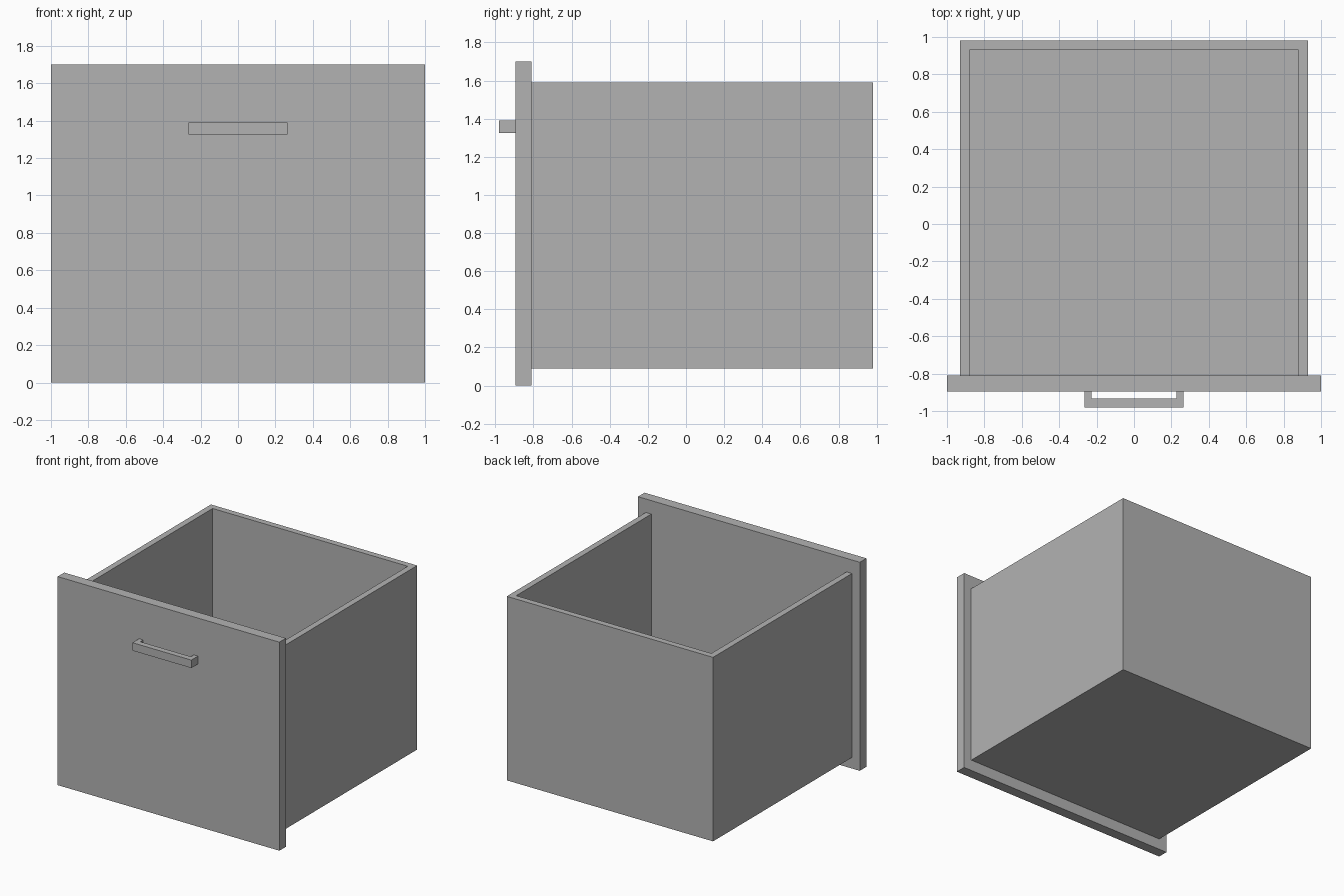
import bpy
import bmesh

cube = bpy.data.objects.get("Cube")
if cube:
    bpy.data.objects.remove(cube, do_unlink=True)

# One plain grey for the whole drawer
grey = bpy.data.materials.new("plain_grey")
grey.use_nodes = True
colour = (0.45, 0.45, 0.45, 1)
grey.diffuse_color = colour
grey.node_tree.nodes["Principled BSDF"].inputs["Base Color"].default_value = colour


def prism(name, outline, bottom, top):
    """Extrude a flat xy outline from bottom to top."""
    bm = bmesh.new()
    base = bm.faces.new([bm.verts.new((x, y, bottom)) for x, y in outline])
    new = bmesh.ops.extrude_face_region(bm, geom=[base])["geom"]
    verts = [v for v in new if isinstance(v, bmesh.types.BMVert)]
    bmesh.ops.translate(bm, verts=verts, vec=(0, 0, top - bottom))
    bmesh.ops.recalc_face_normals(bm, faces=bm.faces)
    mesh = bpy.data.meshes.new(name)
    bm.to_mesh(mesh)
    bm.free()
    mesh.materials.append(grey)
    obj = bpy.data.objects.new(name, mesh)
    bpy.context.collection.objects.link(obj)
    return obj


def board(half, y0, y1):
    return [(-half, y0), (half, y0), (half, y1), (-half, y1)]


def bracket(half, open_y, closed_y, side, back):
    """U-shaped outline, open at open_y, with given arm and web thickness."""
    inner = half - side
    web = closed_y - back if closed_y > open_y else closed_y + back
    return [(-half, open_y), (-half, closed_y), (half, closed_y), (half, open_y),
            (inner, open_y), (inner, web), (-inner, web), (-inner, open_y)]


PANEL_FRONT, PANEL_BACK, BACK = -0.895, -0.81, 0.98
WALL, BOTTOM = 0.05, 0.09

# Front panel, overhanging the box on all sides
prism("front_panel", board(1.0, PANEL_FRONT, PANEL_BACK), 0, 1.70)

# Side and back walls, closed at the front by the panel
prism("box_walls", bracket(0.93, PANEL_BACK, BACK, WALL, WALL), BOTTOM, 1.59)

# Floor fitted between the walls
prism("box_floor", board(0.93 - WALL, PANEL_BACK, BACK - WALL), BOTTOM, BOTTOM + WALL)

# Pull handle: a bar on two short posts
prism("handle", bracket(0.265, PANEL_FRONT, -BACK, 0.037, 0.047), 1.325, 1.39)
